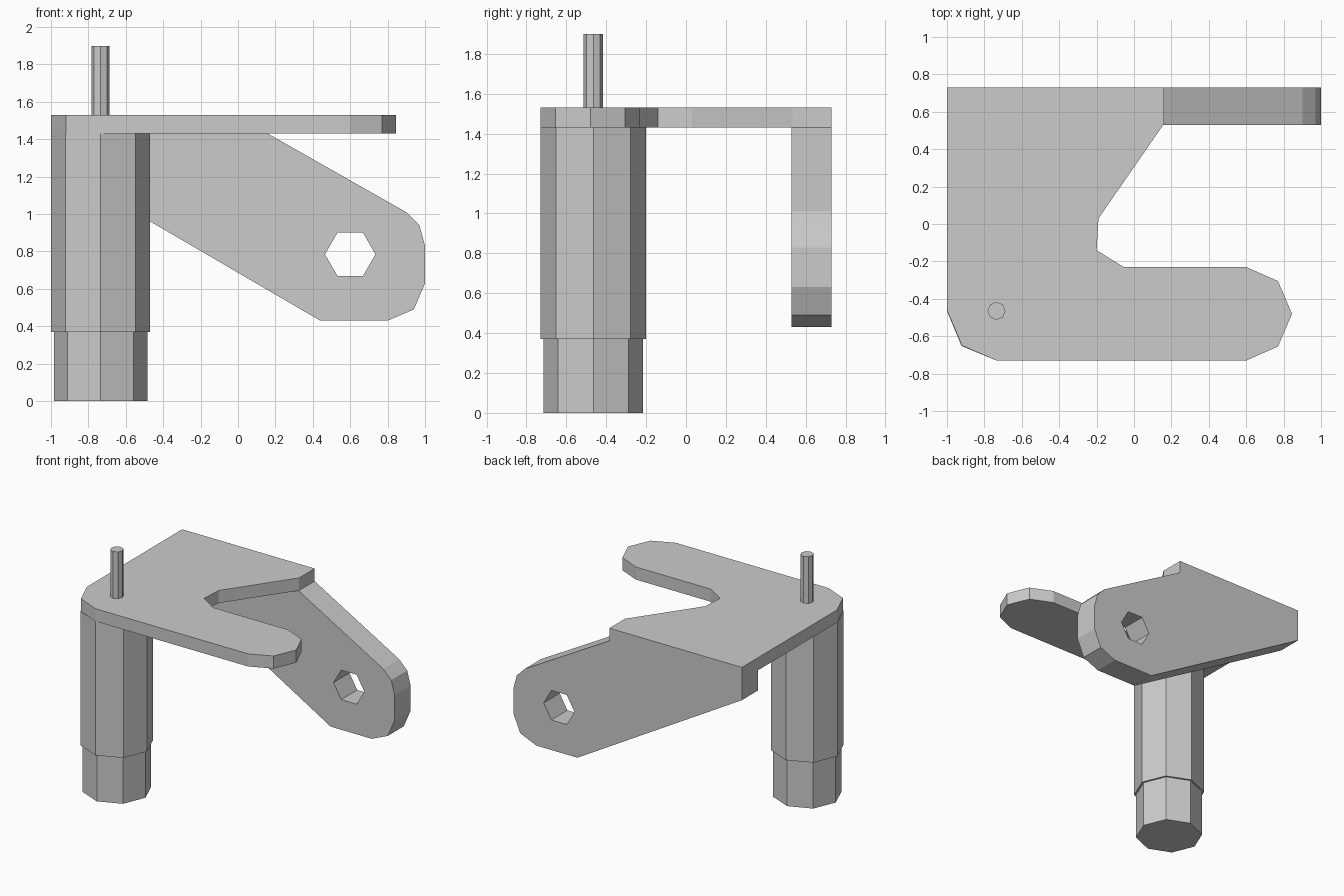
import bpy, bmesh
from math import cos, sin, tau
from mathutils import Vector

if "Cube" in bpy.data.objects:
    bpy.data.objects.remove(bpy.data.objects["Cube"])


def ring(cx, cy, r, n):
    return [(cx + r * cos(tau * i / n), cy + r * sin(tau * i / n)) for i in range(n)]


def slab(name, loops, place, offset):
    """Fill the first loop, leave the other loops as holes, then thicken."""
    bm = bmesh.new()
    edges = []
    for loop in loops:
        vs = [bm.verts.new(place(a, b)) for a, b in loop]
        edges += [bm.edges.new((vs[i - 1], vs[i])) for i in range(len(vs))]
    bmesh.ops.triangle_fill(bm, edges=edges, use_beauty=True)
    ext = bmesh.ops.extrude_face_region(bm, geom=bm.faces[:], use_keep_orig=True)
    moved = [g for g in ext["geom"] if isinstance(g, bmesh.types.BMVert)]
    bmesh.ops.translate(bm, verts=moved, vec=Vector(offset))
    bmesh.ops.recalc_face_normals(bm, faces=bm.faces[:])
    mesh = bpy.data.meshes.new(name)
    bm.to_mesh(mesh)
    bm.free()
    ob = bpy.data.objects.new(name, mesh)
    bpy.context.collection.objects.link(ob)
    return ob


# Flat top plate with a finger and an open notch
plate = [(-1, 0.73), (-1, -0.46), (-0.92, -0.65), (-0.735, -0.73), (0.6, -0.73),
         (0.77, -0.655), (0.845, -0.48), (0.77, -0.305), (0.6, -0.23), (-0.055, -0.23),
         (-0.2, -0.14), (-0.19, 0.03), (0.16, 0.535), (0.16, 0.73)]
slab("top_plate", [plate], lambda x, y: (x, y, 1.43), (0, 0, 0.1))

# Sloping rear arm with a hexagonal hole
arm = [(-1, 1.43), (-1, 1.27), (0.44, 0.43), (0.8, 0.43), (0.94, 0.49), (1, 0.63),
       (1, 0.83), (0.97, 0.94), (0.9, 1.01), (0.16, 1.43)]
slab("rear_arm", [arm, ring(0.6, 0.785, 0.135, 6)], lambda x, z: (x, 0.53, z), (0, 0.2, 0))

# Octagonal post, its narrower foot and the thin pin on top
for name, r, z0, z1 in (("post", 0.265, 0.37, 1.43),
                        ("post_foot", 0.25, 0, 0.37),
                        ("pin", 0.048, 1.53, 1.9)):
    slab(name, [ring(-0.735, -0.465, r, 8)], lambda x, y, z=z0: (x, y, z), (0, 0, z1 - z0))
